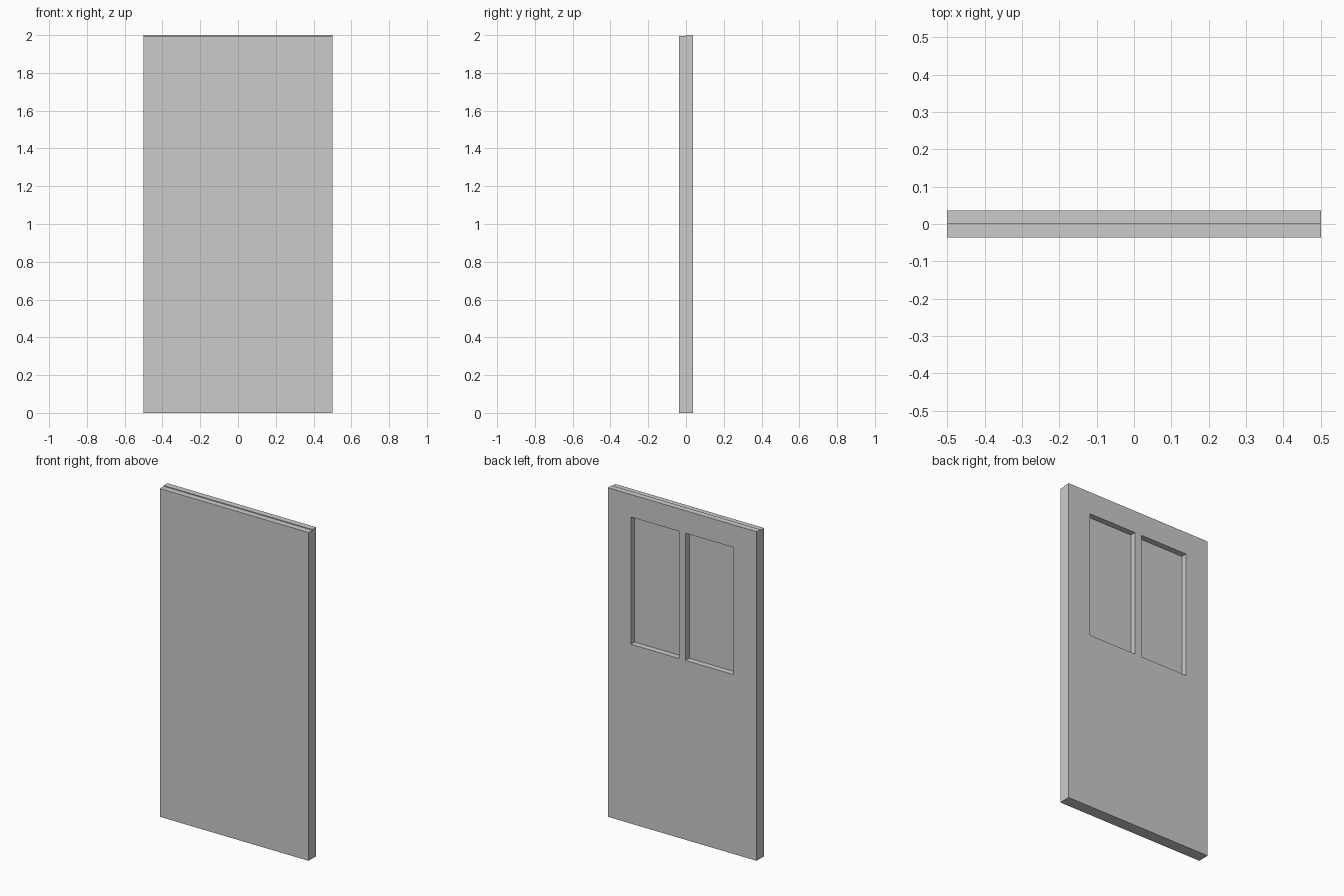
import bpy

if "Cube" in bpy.data.objects:
    bpy.data.objects.remove(bpy.data.objects["Cube"])

HALF_T = 0.036   # half of the door thickness


def box(name, x0, x1, y0, y1, z0, z1):
    bpy.ops.mesh.primitive_cube_add(
        size=1, location=((x0 + x1) / 2, (y0 + y1) / 2, (z0 + z1) / 2))
    ob = bpy.context.object
    ob.name = name
    ob.scale = (x1 - x0, y1 - y0, z1 - z0)
    bpy.ops.object.transform_apply(location=False, rotation=False, scale=True)
    return ob


# Plain front slab, a touch shorter than the back one
box("front_panel", -0.5, 0.5, -HALF_T, 0, 0, 1.995)

# Back slab with two window openings that stop at the front slab
back = box("back_panel", -0.5, 0.5, 0, HALF_T, 0, 2.0)
for side, name in ((-1, "left"), (1, "right")):
    xs = sorted((side * 0.022, side * 0.345))
    cutter = box("window_cutter_" + name, xs[0], xs[1], -0.05, 0.1, 1.09, 1.863)
    cutter.hide_render = True
    cutter.hide_viewport = True
    mod = back.modifiers.new("window_" + name, 'BOOLEAN')
    mod.operation = 'DIFFERENCE'
    mod.solver = 'EXACT'
    mod.object = cutter
